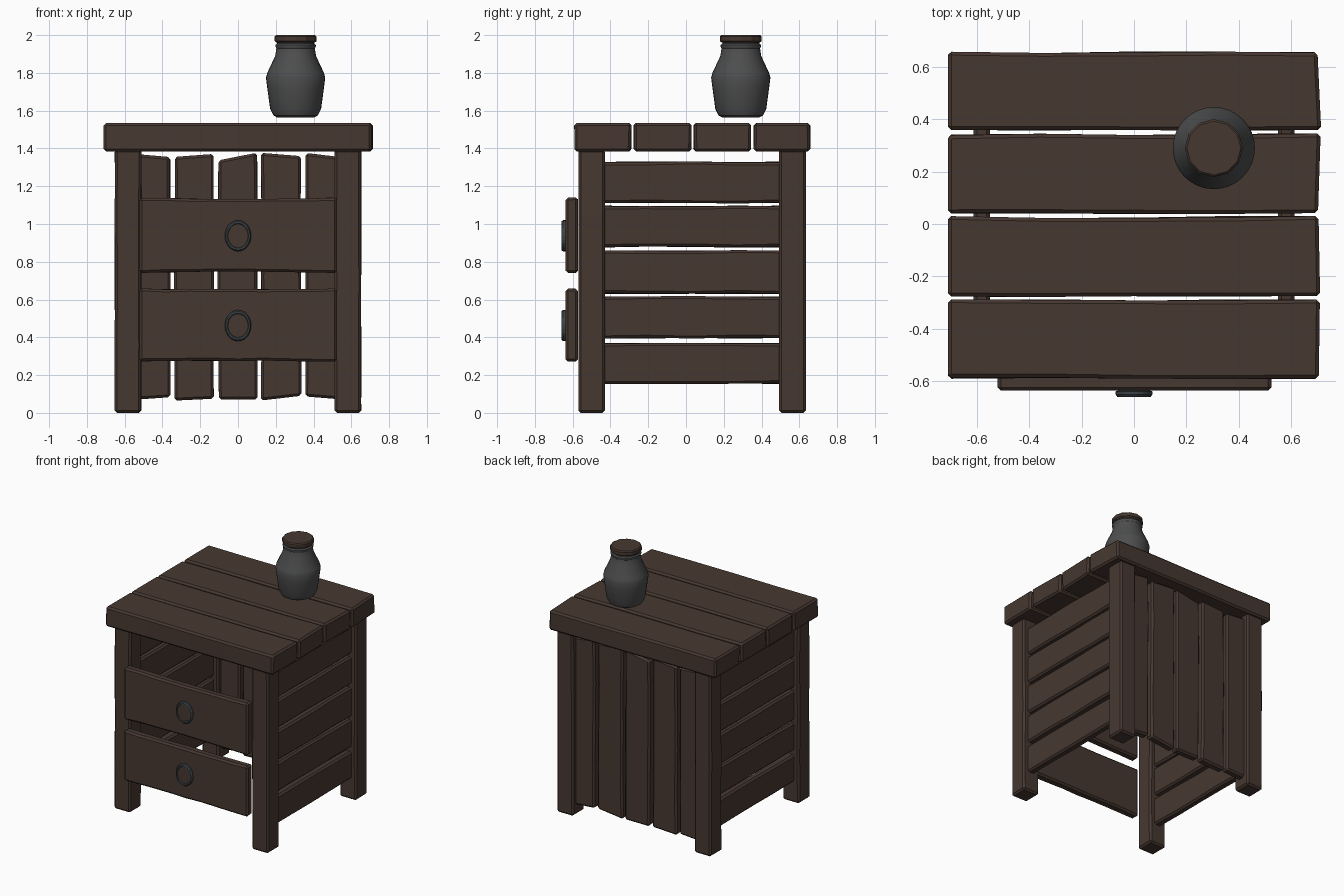
import bpy, bmesh, math, random

if "Cube" in bpy.data.objects:
    bpy.data.objects.remove(bpy.data.objects["Cube"])
random.seed(4)

def material(name, rgb):
    m = bpy.data.materials.new(name)
    m.diffuse_color = (*rgb, 1)
    m.use_nodes = True
    m.node_tree.nodes["Principled BSDF"].inputs["Base Color"].default_value = m.diffuse_color
    return m

WOOD = material("dark wood", (0.062, 0.039, 0.030))
GLASS = material("grey glass", (0.075, 0.076, 0.078))
IRON = material("dark iron", (0.048, 0.058, 0.066))

def finish(name, bm, mats):
    bmesh.ops.recalc_face_normals(bm, faces=bm.faces)
    me = bpy.data.meshes.new(name)
    bm.to_mesh(me)
    bm.free()
    ob = bpy.data.objects.new(name, me)
    bpy.context.collection.objects.link(ob)
    for m in mats:
        me.materials.append(m)
    return ob

def plank(name, lo, hi, axis, wide, jitter=0.004, pinch=0.0, skew=(0, 0), n=4):
    """Rough bevelled board along axis; 'wide' is its broad cross axis.
    pinch narrows the middle, skew slants the two ends."""
    thin = 3 - axis - wide
    bm = bmesh.new()
    rings = []
    for i in range(n + 1):
        t = i / n
        bow = pinch * 4 * t * (1 - t)
        ring = []
        for w, d in ((0, 0), (1, 0), (1, 1), (0, 1)):
            p = [0, 0, 0]
            p[axis] = lo[axis] + (hi[axis] - lo[axis]) * t
            if i in (0, n):
                p[axis] += skew[i == n] * (w - 0.5)
            p[wide] = (lo[wide] + bow, hi[wide] - bow)[w]
            p[thin] = (lo[thin], hi[thin])[d]
            p[wide] += random.uniform(-jitter, jitter)
            ring.append(bm.verts.new(p))
        rings.append(ring)
    for a, b in zip(rings, rings[1:]):
        for k in range(4):
            bm.faces.new((a[k], a[(k + 1) % 4], b[(k + 1) % 4], b[k]))
    bm.faces.new(rings[0])
    bm.faces.new(rings[-1])
    ob = finish(name, bm, [WOOD])
    bev = ob.modifiers.new("bevel", 'BEVEL')
    bev.width = 0.013
    bev.segments = 1
    bev.limit_method = 'ANGLE'
    bev.angle_limit = math.radians(40)
    return ob

def lathe(name, profile, segs, mats, place, rule=None):
    """Spin (radius, height) points; place maps local x, y, h to world."""
    bm = bmesh.new()
    rings = [[bm.verts.new(place(r * math.cos(2 * math.pi * k / segs),
                                 r * math.sin(2 * math.pi * k / segs), h))
              for k in range(segs)] for r, h in profile]
    for j, (a, b) in enumerate(zip(rings, rings[1:])):
        for k in range(segs):
            f = bm.faces.new((a[k], a[(k + 1) % segs], b[(k + 1) % segs], b[k]))
            f.material_index = rule(j) if rule else 0
    for j, ring in ((-1, rings[0]), (len(profile) - 1, rings[-1])):
        f = bm.faces.new(ring)
        f.material_index = rule(j) if rule else 0
    return finish(name, bm, mats)

# legs
for sx, side in ((-1, "left"), (1, "right")):
    x0, x1 = sorted((sx * 0.512, sx * 0.652))
    for end, y0, y1 in (("front", -0.57, -0.43), ("back", 0.492, 0.635)):
        plank(f"{end}_leg_{side}", (x0, y0, 0), (x1, y1, 1.395), 2, 0, 0.002)

# table top boards
for i, (y0, y1) in enumerate(((-0.588, -0.291), (-0.276, 0.027), (0.042, 0.342), (0.357, 0.656))):
    plank(f"top_board_{i + 1}", (-0.711, y0, 1.385), (0.708, y1, 1.534), 0, 1, 0.004,
          skew=(0, (0.004, -0.006, 0.01, -0.014)[i]))

# side boards
for sx, side in ((-1, "left"), (1, "right")):
    x0, x1 = sorted((sx * 0.55, sx * 0.613))
    for i, (z0, z1) in enumerate(((0.155, 0.368), (0.396, 0.615), (0.632, 0.858),
                                  (0.878, 1.095), (1.112, 1.328))):
        plank(f"{side}_side_board_{i + 1}", (x0, -0.45, z0), (x1, 0.51, z1), 1, 2, 0.004)

# back slats with slanted ends
slats = ((-0.53, -0.36, 0.077, 1.362, 0.012, -0.015), (-0.335, -0.13, 0.07, 1.363, 0.01, 0.015),
         (-0.105, 0.10, 0.07, 1.357, 0.0, 0.04), (0.122, 0.333, 0.078, 1.368, 0.025, -0.017),
         (0.358, 0.53, 0.08, 1.366, -0.014, -0.02))
for i, (x0, x1, z0, z1, s0, s1) in enumerate(slats):
    plank(f"back_slat_{i + 1}", (x0, 0.53, z0), (x1, 0.595, z1), 2, 0, 0.004, skew=(s0, s1))

# drawer fronts and oval knobs
for label, z0, z1, pinch in (("lower", 0.272, 0.658, 0.004), ("upper", 0.741, 1.14, 0.009)):
    plank(f"{label}_drawer_front", (-0.522, -0.637, z0), (0.525, -0.571, z1), 0, 2, 0.003, pinch, n=8)
    zc = (z0 + z1) / 2 - 0.003
    lathe(f"{label}_drawer_knob",
          [(0.055, 0.0), (0.07, 0.004), (0.07, 0.016), (0.064, 0.025), (0.056, 0.025), (0.053, 0.019)],
          24, [IRON, WOOD], lambda x, y, h, zc=zc: (x, -0.635 - h, zc + y * 1.18),
          lambda j: 1 if j == 5 else 0)

# jar and lid
def on_top(x, y, h):
    return (0.305 + x, 0.29 + y, h)

jar = lathe("jar", [(0.10, 1.565), (0.118, 1.575), (0.135, 1.61), (0.150, 1.72), (0.157, 1.775),
                    (0.150, 1.80), (0.108, 1.89), (0.102, 1.93), (0.107, 1.94), (0.107, 1.948),
                    (0.098, 1.955), (0.098, 1.97)], 32, [GLASS, WOOD], on_top,
            lambda j: 1 if j == -1 else 0)
bpy.context.view_layer.objects.active = jar
jar.select_set(True)
bpy.ops.object.shade_smooth_by_angle(angle=math.radians(30))
lathe("jar_lid", [(0.10, 1.96), (0.111, 1.968), (0.111, 1.992), (0.103, 2.0)], 12, [WOOD], on_top)
